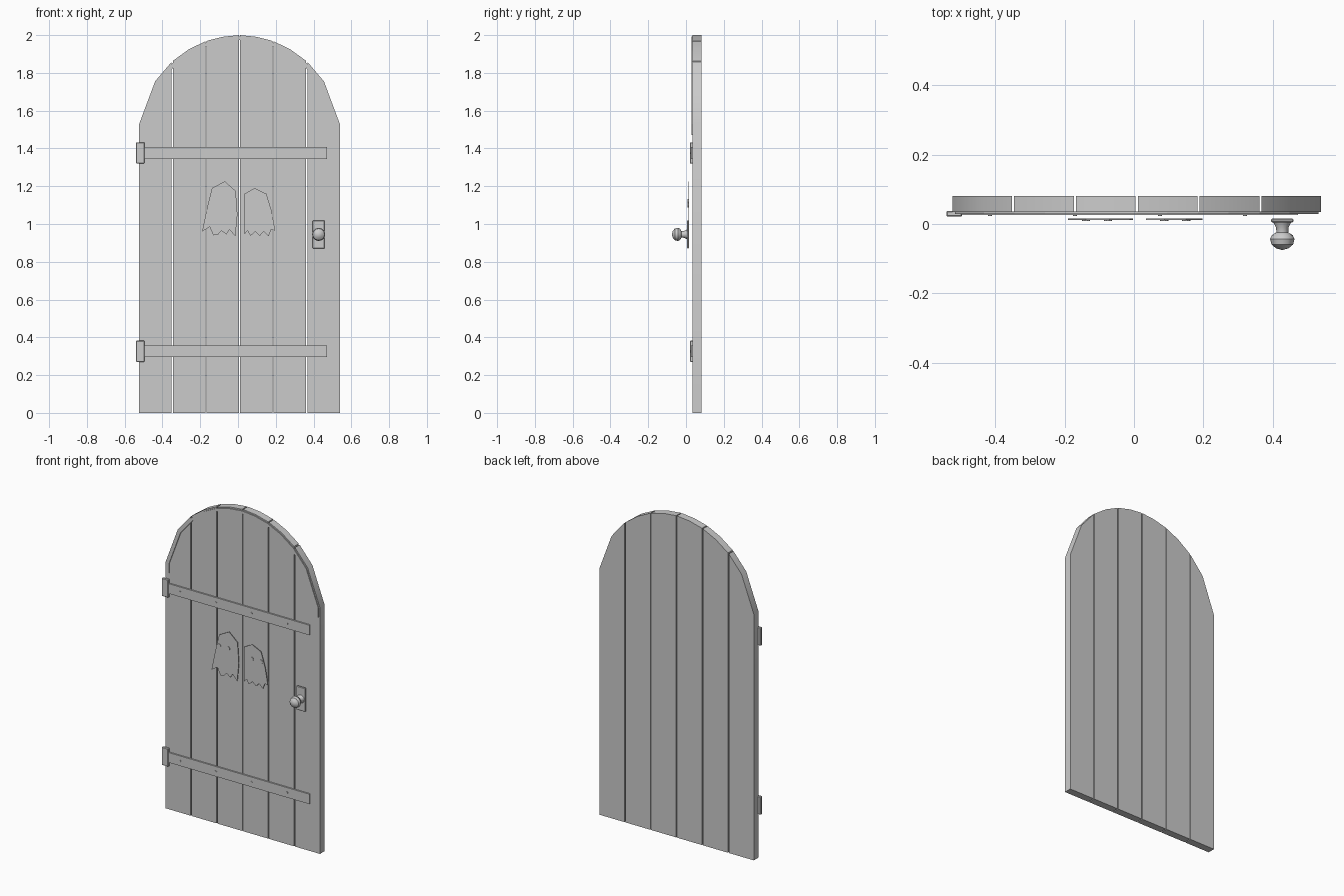
import bpy
import bmesh
import math
from mathutils import Matrix, Vector

default_cube = bpy.data.objects.get("Cube")
if default_cube:
    bpy.data.objects.remove(default_cube, do_unlink=True)

# One plain grey for the whole door
grey = bpy.data.materials.new("plain_grey")
grey.use_nodes = True
grey_colour = (0.6, 0.6, 0.6, 1)
grey.diffuse_color = grey_colour
grey.node_tree.nodes["Principled BSDF"].inputs["Base Color"].default_value = grey_colour


def finish(name, mesh_builder, smooth=False):
    """Turn a bmesh into a named, coloured object."""
    bmesh.ops.recalc_face_normals(mesh_builder, faces=mesh_builder.faces[:])
    mesh = bpy.data.meshes.new(name)
    mesh_builder.to_mesh(mesh)
    mesh_builder.free()
    mesh.materials.append(grey)
    obj = bpy.data.objects.new(name, mesh)
    bpy.context.collection.objects.link(obj)
    if smooth:
        bpy.ops.object.select_all(action="DESELECT")
        obj.select_set(True)
        bpy.context.view_layer.objects.active = obj
        bpy.ops.object.shade_smooth_by_angle(angle=math.radians(35))
    return obj


def slab(name, outline, front, back, smooth=False):
    """Extrude an (x, z) outline from its front y to its back y."""
    bm = bmesh.new()
    face = bm.faces.new([bm.verts.new((x, front, z)) for x, z in outline])
    result = bmesh.ops.extrude_face_region(bm, geom=[face])
    moved = [v for v in result["geom"] if isinstance(v, bmesh.types.BMVert)]
    bmesh.ops.translate(bm, verts=moved, vec=(0, back - front, 0))
    return finish(name, bm, smooth)


def box(name, left, right, bottom, top, front, back, bevel=0.0):
    outline = [(left, bottom), (right, bottom), (right, top), (left, top)]
    obj = slab(name, outline, front, back)
    if bevel:
        modifier = obj.modifiers.new("soft_edges", "BEVEL")
        modifier.width = bevel
        modifier.segments = 1
    return obj


# Arch profile, from the shoulder to the crown
middle = 0.008
half_arch = [(0.531, 1.53), (0.447, 1.755), (0.358, 1.86), (0.268, 1.925),
             (0.179, 1.968), (0.089, 1.991), (0, 2)]
arch = [(middle - x, z) for x, z in half_arch]
arch += [(middle + x, z) for x, z in reversed(half_arch[:-1])]


def arch_height(x):
    for (x_a, z_a), (x_b, z_b) in zip(arch, arch[1:]):
        if x <= x_b:
            return z_a + (z_b - z_a) * (x - x_a) / (x_b - x_a)
    return arch[-1][1]


# Six vertical planks cut to the arch
door_front, door_back = 0.035, 0.081
plank_count, gap = 6, 0.006
door_left, door_right = arch[0][0], arch[-1][0]
pitch = (door_right - door_left + gap) / plank_count
for i in range(plank_count):
    left = door_left + i * pitch
    right = left + pitch - gap
    crown = [(x, z) for x, z in arch if left + gap < x < right - gap]
    outline = [(left, 0), (left, arch_height(left)), *crown,
               (right, arch_height(right)), (right, 0)]
    slab(f"plank_{i + 1}", outline, door_front, door_back, smooth=True)

# Thin raised trim following the arch
base = Vector((middle, 1.47))
trim_path = [Vector((door_left, base.y))] + [Vector(p) for p in arch]
trim_path.append(Vector((door_right, base.y)))
outer = [base + (p - base) * 0.985 for p in trim_path]
inner = [base + (p - base) * 0.95 for p in trim_path]
slab("arch_trim", [tuple(p) for p in outer + inner[::-1]], 0.029, door_front + 0.001)

# Strap hinges with nails
for level, centre in (("lower", 0.326), ("upper", 1.376)):
    box(f"{level}_strap", -0.497, 0.472, centre - 0.031, centre + 0.031, 0.026, 0.036)
    box(f"{level}_hinge", -0.54, -0.495, centre - 0.056, centre + 0.056,
        0.021, 0.038, bevel=0.003)
    for n in range(4):
        bm = bmesh.new()
        spot = Matrix.Translation((-0.415 + n * 0.245, 0.025, centre))
        bmesh.ops.create_cone(bm, cap_ends=True, segments=8, radius1=0.006,
                              radius2=0.006, depth=0.004,
                              matrix=spot @ Matrix.Rotation(math.pi / 2, 4, "X"))
        finish(f"{level}_nail_{n + 1}", bm)

# Two thin ghost decorations with ragged hems
ghosts = {
    "large_ghost": (
        [(-0.19, 0.96), (-0.165, 1.08), (-0.138, 1.19), (-0.07, 1.226),
         (-0.012, 1.175), (-0.003, 1.05), (-0.014, 0.935), (-0.045, 0.97),
         (-0.062, 0.945), (-0.088, 0.965), (-0.105, 0.945), (-0.13, 0.94),
         (-0.15, 0.985)],
        [(-0.138, 1.122), (-0.075, 1.122)]),
    "small_ghost": (
        [(0.034, 0.945), (0.034, 1.16), (0.088, 1.19), (0.15, 1.16),
         (0.178, 1.07), (0.197, 0.965), (0.176, 0.97), (0.162, 0.935),
         (0.136, 0.96), (0.115, 0.937), (0.092, 0.96), (0.066, 0.937),
         (0.05, 0.965)],
        [(0.087, 1.1), (0.15, 1.1)]),
}
for name, (outline, eyes) in ghosts.items():
    slab(name, outline, 0.012, 0.016)
    for number, (x, z) in enumerate(eyes, 1):
        ring = [(x + 0.012 * math.cos(k * math.tau / 10),
                 z + 0.012 * math.sin(k * math.tau / 10)) for k in range(10)]
        slab(f"{name}_eye_{number}", ring, 0.009, 0.012)

# Handle plate and turned knob
knob_x, knob_z = 0.427, 0.945
box("handle_plate", knob_x - 0.032, knob_x + 0.032, knob_z - 0.074,
    knob_z + 0.074, 0.005, 0.016, bevel=0.003)
profile = [(0.026, 0.006), (0.018, -0.01), (0.017, -0.024), (0.03, -0.032),
           (0.035, -0.043), (0.031, -0.059), (0.018, -0.07), (0, -0.075)]
bm = bmesh.new()
points = [bm.verts.new((knob_x + r, y, knob_z)) for r, y in profile]
edges = [bm.edges.new(pair) for pair in zip(points, points[1:])]
bmesh.ops.spin(bm, geom=points + edges, cent=(knob_x, 0, knob_z), axis=(0, 1, 0),
               angle=math.tau, steps=12, use_merge=True)
bmesh.ops.remove_doubles(bm, verts=bm.verts[:], dist=0.0001)
finish("door_knob", bm, smooth=True)
